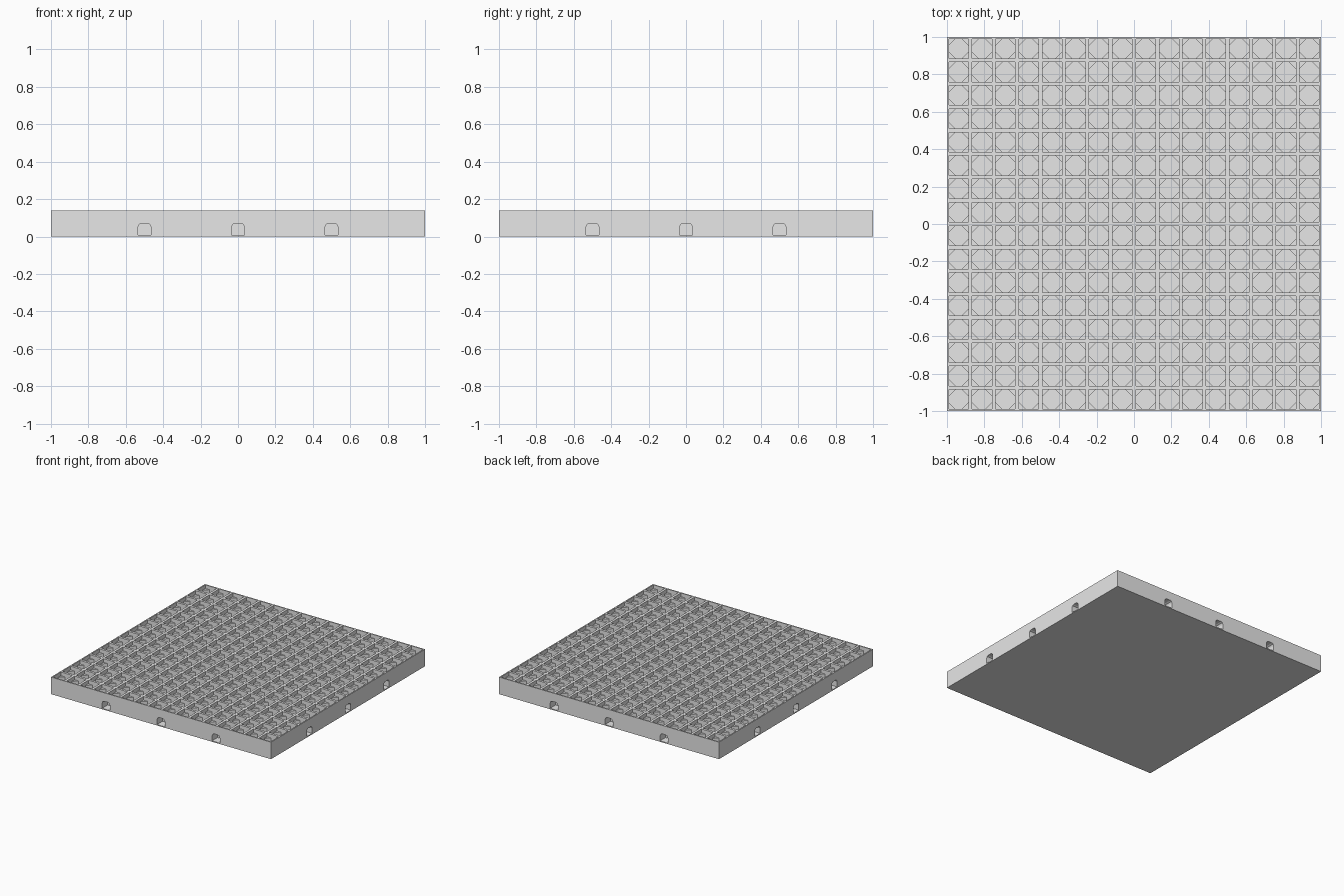
import bpy
import bmesh
from mathutils import Matrix, Vector

cube = bpy.data.objects.get("Cube")
if cube:
    bpy.data.objects.remove(cube, do_unlink=True)

CELLS = 16
PITCH = 2 / CELLS
TOP, SHELF, FLOOR = 0.14, 0.11, 0.075
HALF = PITCH / 2       # half of one cell
INNER = HALF - 0.01    # half of the pocket opening
CUT = INNER - 0.036    # where the corner shelves begin along each wall

grey = bpy.data.materials.new("light grey")
grey.use_nodes = True
grey.diffuse_color = (0.8, 0.8, 0.8, 1)
grey.node_tree.nodes["Principled BSDF"].inputs["Base Color"].default_value = (0.8, 0.8, 0.8, 1)


def make_object(name, bm):
    mesh = bpy.data.meshes.new(name)
    bm.to_mesh(mesh)
    bm.free()
    mesh.materials.append(grey)
    obj = bpy.data.objects.new(name, mesh)
    bpy.context.collection.objects.link(obj)
    return obj


def add_cell(bm, centre):
    """One square pocket with four corner shelves around an eight-sided floor."""
    floor = []
    for turn in range(4):
        rot = Matrix.Rotation(turn * 1.5707963, 3, 'Z')

        def v(x, y, z):
            return bm.verts.new(centre + rot @ Vector((x, y, z)))

        def quad(*points):
            bm.faces.new([v(*p) for p in points])

        # rim
        quad((-HALF, -HALF, TOP), (HALF, -HALF, TOP), (INNER, -INNER, TOP), (-INNER, -INNER, TOP))
        # upper wall
        quad((-INNER, -INNER, TOP), (INNER, -INNER, TOP), (INNER, -INNER, SHELF),
             (CUT, -INNER, SHELF), (-CUT, -INNER, SHELF), (-INNER, -INNER, SHELF))
        # lower wall, diagonal wall and corner shelf
        quad((-CUT, -INNER, SHELF), (CUT, -INNER, SHELF), (CUT, -INNER, FLOOR), (-CUT, -INNER, FLOOR))
        quad((CUT, -INNER, SHELF), (INNER, -CUT, SHELF), (INNER, -CUT, FLOOR), (CUT, -INNER, FLOOR))
        quad((CUT, -INNER, SHELF), (INNER, -INNER, SHELF), (INNER, -CUT, SHELF))
        floor += [v(-CUT, -INNER, FLOOR), v(CUT, -INNER, FLOOR)]
    bm.faces.new(floor)


# Tray: a sheet of pockets closed by outer sides and a flat base
bm = bmesh.new()
for i in range(CELLS):
    for j in range(CELLS):
        add_cell(bm, Vector((-1 + HALF + i * PITCH, -1 + HALF + j * PITCH, 0)))
bmesh.ops.remove_doubles(bm, verts=bm.verts, dist=0.0005)
border = [e for e in bm.edges if e.is_boundary]
skirt = bmesh.ops.extrude_edge_only(bm, edges=border)["geom"]
for vert in skirt:
    if isinstance(vert, bmesh.types.BMVert):
        vert.co.z = 0
bmesh.ops.contextual_create(bm, geom=[e for e in bm.edges if e.is_boundary])
bmesh.ops.recalc_face_normals(bm, faces=bm.faces)
tray = make_object("pocket_tray", bm)

# Socket cutters: arched profile, three on each side
bm = bmesh.new()
profile = [(-0.035, 0.008), (0.035, 0.008), (0.035, 0.05), (0.029, 0.064),
           (0.017, 0.07), (-0.017, 0.07), (-0.029, 0.064), (-0.035, 0.05)]
for turn in range(4):
    rot = Matrix.Rotation(turn * 1.5707963, 3, 'Z')
    for offset in (-0.5, 0, 0.5):
        face = bm.faces.new([bm.verts.new(rot @ Vector((x + offset, -1.05, z))) for x, z in profile])
        moved = bmesh.ops.extrude_face_region(bm, geom=[face])["geom"]
        bmesh.ops.translate(bm, vec=rot @ Vector((0, 0.12, 0)),
                            verts=[g for g in moved if isinstance(g, bmesh.types.BMVert)])
bmesh.ops.recalc_face_normals(bm, faces=bm.faces)
cutter = make_object("socket_cutter", bm)
cutter.hide_render = True

# Cut the sockets and drop the cutter
cut = tray.modifiers.new("sockets", 'BOOLEAN')
cut.operation = 'DIFFERENCE'
cut.solver = 'EXACT'
cut.object = cutter
bpy.context.view_layer.objects.active = tray
bpy.ops.object.modifier_apply(modifier=cut.name)
bpy.data.objects.remove(cutter, do_unlink=True)
